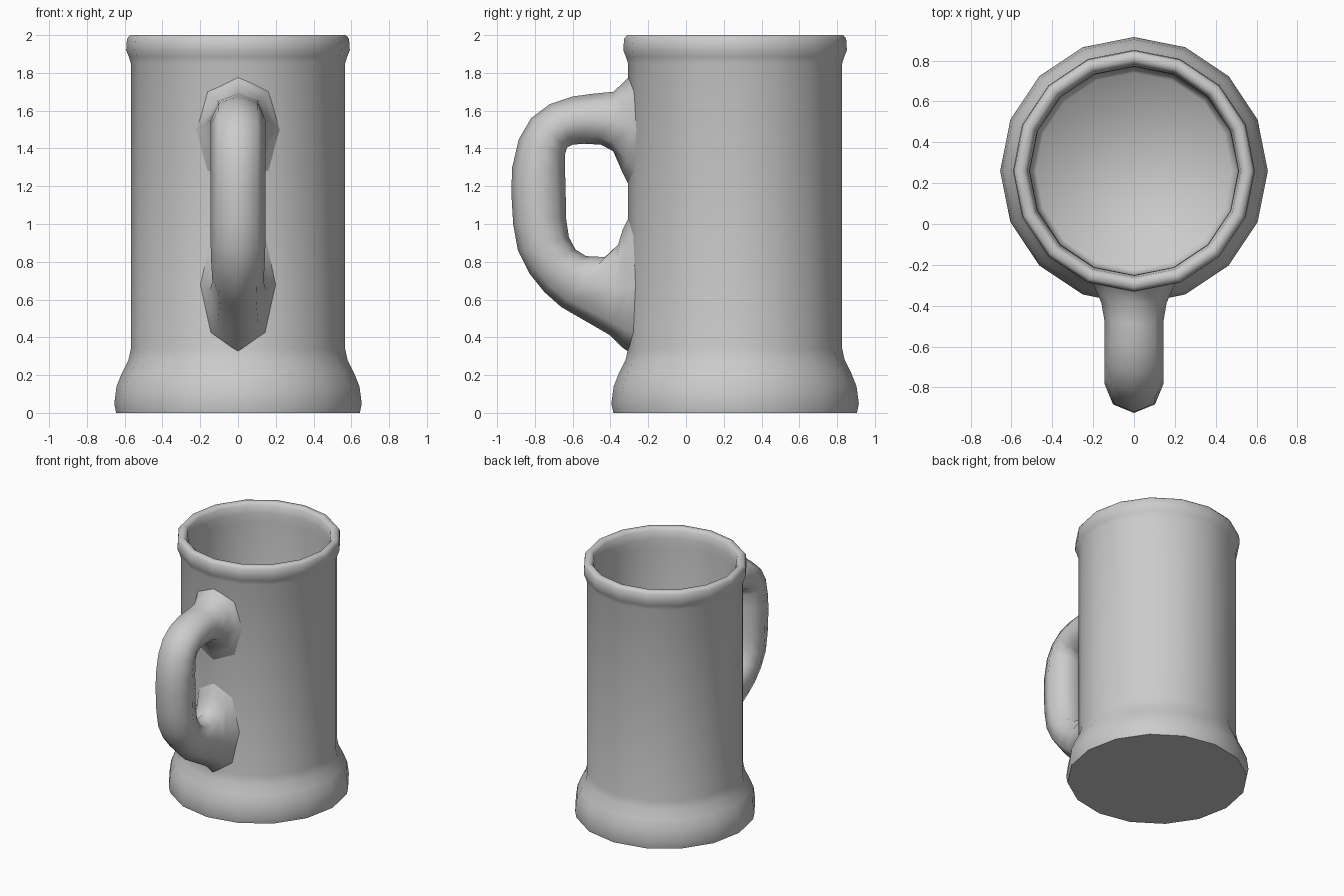
import bpy, bmesh, math

if "Cube" in bpy.data.objects:
    bpy.data.objects.remove(bpy.data.objects["Cube"])

CY = 0.26      # body axis offset along y
SIDES = 16

clay = bpy.data.materials.new("grey clay")
clay.diffuse_color = (0.6, 0.6, 0.6, 1)
clay.use_nodes = True
clay.node_tree.nodes["Principled BSDF"].inputs["Base Color"].default_value = clay.diffuse_color


def finish(name, bm, angle):
    bmesh.ops.recalc_face_normals(bm, faces=bm.faces[:])
    mesh = bpy.data.meshes.new(name)
    bm.to_mesh(mesh)
    bm.free()
    mesh.materials.append(clay)
    obj = bpy.data.objects.new(name, mesh)
    bpy.context.collection.objects.link(obj)
    bpy.ops.object.select_all(action='DESELECT')
    obj.select_set(True)
    bpy.context.view_layer.objects.active = obj
    bpy.ops.object.shade_smooth_by_angle(angle=math.radians(angle))
    return obj


def skin(bm, rings):
    """Join closed rings of points with quads and cap both ends."""
    loops = [[bm.verts.new(p) for p in ring] for ring in rings]
    for a, b in zip(loops, loops[1:]):
        n = len(a)
        for i in range(n):
            j = (i + 1) % n
            bm.faces.new((a[i], a[j], b[j], b[i]))
    bm.faces.new(loops[0])
    bm.faces.new(loops[-1])


# Mug body: outer wall with flared foot, rolled rim, inner wall and floor
profile = [(0.645, 0), (0.655, 0.05), (0.643, 0.14), (0.615, 0.21),
           (0.580, 0.28), (0.567, 0.34), (0.567, 1.85), (0.578, 1.885),
           (0.592, 1.92), (0.588, 1.98), (0.572, 2.0), (0.54, 2.0),
           (0.522, 1.98), (0.512, 1.92), (0.510, 1.85), (0.505, 0.24),
           (0.48, 0.2)]
bm = bmesh.new()
skin(bm, [[(r * math.sin(math.tau * i / SIDES),
            CY + r * math.cos(math.tau * i / SIDES), z)
           for i in range(SIDES)] for r, z in profile])
finish("mug_body", bm, 65)

# Handle: each section is outer (y, z), inner (y, z), half width
sections = [
    ((-0.285, 1.80), (-0.285, 1.17), 0.24),
    ((-0.325, 1.755), (-0.335, 1.27), 0.20),
    ((-0.385, 1.70), (-0.385, 1.385), 0.16),
    ((-0.49, 1.69), (-0.45, 1.42), 0.145),
    ((-0.60, 1.675), (-0.54, 1.425), 0.145),
    ((-0.72, 1.635), (-0.60, 1.42), 0.145),
    ((-0.82, 1.56), (-0.63, 1.405), 0.145),
    ((-0.885, 1.45), (-0.64, 1.37), 0.145),
    ((-0.92, 1.30), (-0.64, 1.27), 0.145),
    ((-0.925, 1.17), (-0.637, 1.17), 0.145),
    ((-0.915, 1.00), (-0.635, 1.03), 0.145),
    ((-0.89, 0.86), (-0.62, 0.93), 0.145),
    ((-0.83, 0.74), (-0.585, 0.865), 0.142),
    ((-0.75, 0.64), (-0.53, 0.83), 0.138),
    ((-0.66, 0.56), (-0.43, 0.825), 0.135),
    ((-0.40, 0.41), (-0.36, 0.89), 0.15),
    ((-0.335, 0.345), (-0.335, 0.97), 0.18),
    ((-0.285, 0.31), (-0.285, 1.07), 0.21),
]
rings = []
for k, (outer, inner, w) in enumerate(sections):
    cy, cz = (outer[0] + inner[0]) / 2, (outer[1] + inner[1]) / 2
    hy, hz = (outer[0] - inner[0]) / 2, (outer[1] - inner[1]) / 2
    bend = 0.9 if k in (0, 1, 16, 17) else 0   # ends follow the round wall
    ring = []
    for i in range(8):
        a = math.tau * i / 8
        x = w * math.sin(a)
        ring.append((x, cy + hy * math.cos(a) + bend * x * x,
                     cz + hz * math.cos(a)))
    rings.append(ring)
bm = bmesh.new()
skin(bm, rings)
finish("handle", bm, 80)
